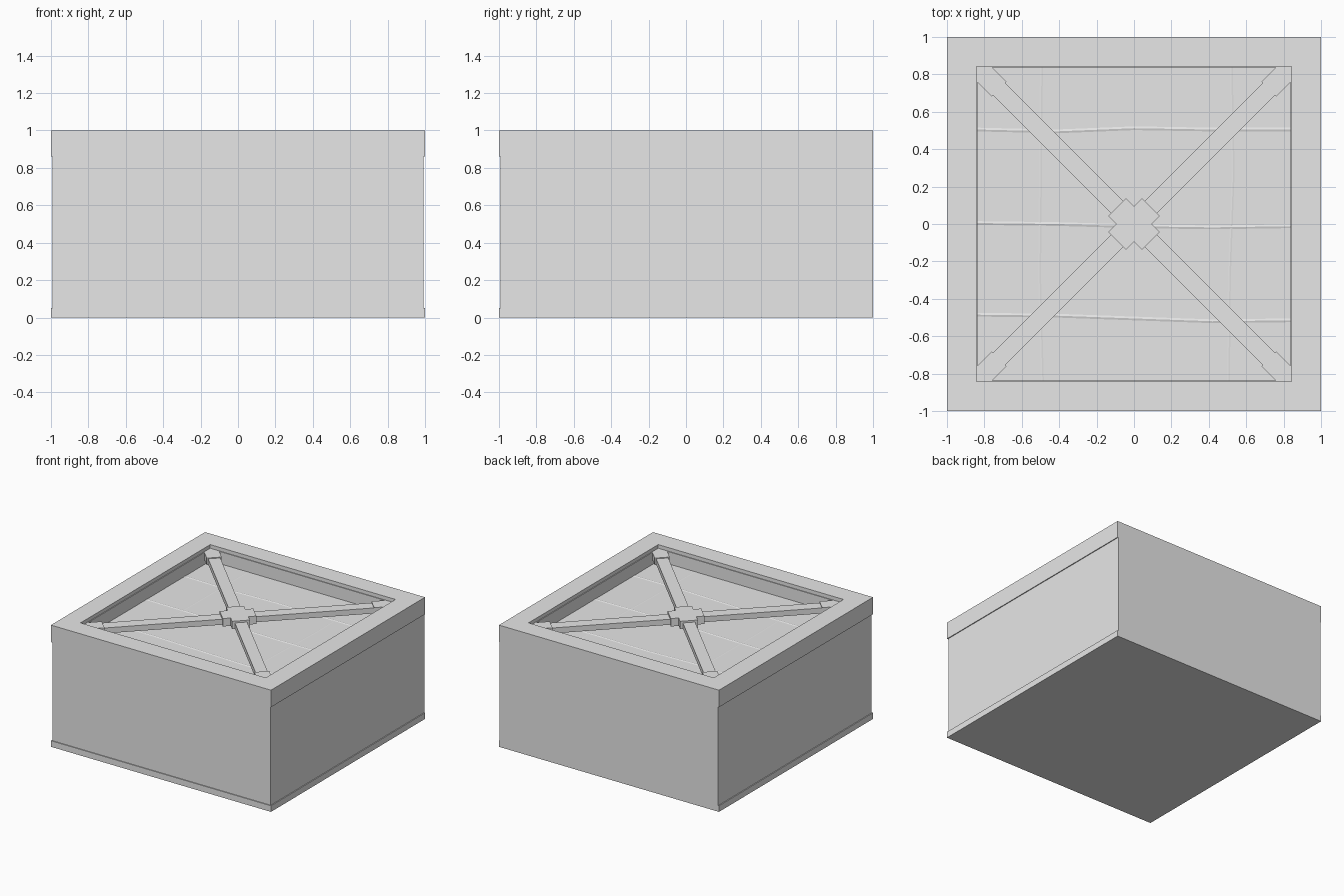
import bpy
import bmesh
from math import pi
from mathutils import Matrix, Vector

cube = bpy.data.objects.get("Cube")
if cube:
    bpy.data.objects.remove(cube, do_unlink=True)

grey = bpy.data.materials.new("light_grey")
grey.use_nodes = True
grey.diffuse_color = (0.8, 0.8, 0.8, 1)
grey.node_tree.nodes["Principled BSDF"].inputs["Base Color"].default_value = (0.8, 0.8, 0.8, 1)


def finish(bm, name):
    bmesh.ops.recalc_face_normals(bm, faces=bm.faces)
    mesh = bpy.data.meshes.new(name)
    bm.to_mesh(mesh)
    bm.free()
    mesh.materials.append(grey)
    ob = bpy.data.objects.new(name, mesh)
    bpy.context.collection.objects.link(ob)
    return ob


def prism(name, outline, bottom, top, turn=0):
    """Upright prism from a flat outline, turned about the z axis."""
    bm = bmesh.new()
    face = bm.faces.new([bm.verts.new((x, y, bottom)) for x, y in outline])
    up = bmesh.ops.extrude_face_region(bm, geom=[face])["geom"]
    verts = [v for v in up if isinstance(v, bmesh.types.BMVert)]
    bmesh.ops.translate(bm, verts=verts, vec=(0, 0, top - bottom))
    bm.transform(Matrix.Rotation(turn, 4, "Z"))
    return finish(bm, name)


# Box shell: square rings up the outside, over the rim and down into the tray.
# Front and both sides have shallow inset panels; the back is flush.
OPENING, FLOOR = 0.836, 0.87
PANEL = 0.993
rings = [(1, 0), (1, 0.05), (PANEL, 0.05), (PANEL, 0.86), (1, 0.86), (1, 1),
         (0.842, 1), (0.842, 0.97), (OPENING, 0.97), (OPENING, FLOOR)]
bm = bmesh.new()
loops = []
for r, z in rings:
    back = 1 if r > 0.9 else r
    corners = [(-r, -r), (r, -r), (r, back), (-r, back)]
    loops.append([bm.verts.new((x, y, z)) for x, y in corners])
for low, high in zip(loops, loops[1:]):
    for i in range(4):
        j = (i + 1) % 4
        bm.faces.new((low[i], low[j], high[j], high[i]))
bm.faces.new(loops[0])
bm.faces.new(loops[-1])
bmesh.ops.remove_doubles(bm, verts=bm.verts, dist=0.0001)
finish(bm, "box_shell")

# Central cross-shaped hub, turned to follow the diagonals
hub = []
for k in range(4):
    turn = Matrix.Rotation(k * pi / 2, 2)
    hub += [turn @ Vector(p) for p in ((0.127, -0.067), (0.127, 0.067), (0.067, 0.067))]
prism("centre_hub", hub, 0.915, 0.98, pi / 4)

# Diagonal braces and their corner plates
W = 0.046
brace = [(0.1, -W), (1.06, -W), (1.06, W), (0.1, W)]
C = OPENING
plate = [(C, C), (C - 0.08, C), (C - 0.155, C - 0.075),
         (C - 0.075, C - 0.155), (C, C - 0.08)]
for k, place in enumerate(("back_left", "back_right", "front_right", "front_left")):
    turn = k * pi / 2
    prism(place + "_brace", brace, 0.92, 0.965, pi / 4 + turn)
    prism(place + "_corner_plate", plate, 0.915, 0.972, turn)


def seam(name, offsets, height, width, along_y=False):
    """Low ridge across the tray floor, wandering slightly."""
    bm = bmesh.new()
    rows = []
    for i, off in enumerate(offsets):
        u = -OPENING + 2 * OPENING * i / (len(offsets) - 1)
        row = []
        for side, z in ((-width, 0), (0, height), (width, 0)):
            x, y = (off + side, u) if along_y else (u, off + side)
            row.append(bm.verts.new((x, y, FLOOR + z)))
        rows.append(row)
    for a, b in zip(rows, rows[1:]):
        for i in range(2):
            bm.faces.new((a[i], b[i], b[i + 1], a[i + 1]))
    ob = finish(bm, name)
    # Open strips: make sure they face upward
    if ob.data.polygons[0].normal.z < 0:
        ob.data.flip_normals()


# Floor seams
seam("back_floor_seam", (0.505, 0.495, 0.512, 0.505, 0.505), 0.003, 0.01)
seam("middle_floor_seam", (0.005, 0, -0.012, -0.018, -0.012), 0.003, 0.01)
seam("front_floor_seam", (-0.485, -0.49, -0.505, -0.52, -0.515), 0.003, 0.01)
seam("right_floor_seam", (-0.49, -0.505, -0.5, -0.495), 0.0015, 0.008, True)
seam("left_floor_seam", (0.505, 0.51, 0.53, 0.52), 0.0015, 0.008, True)
